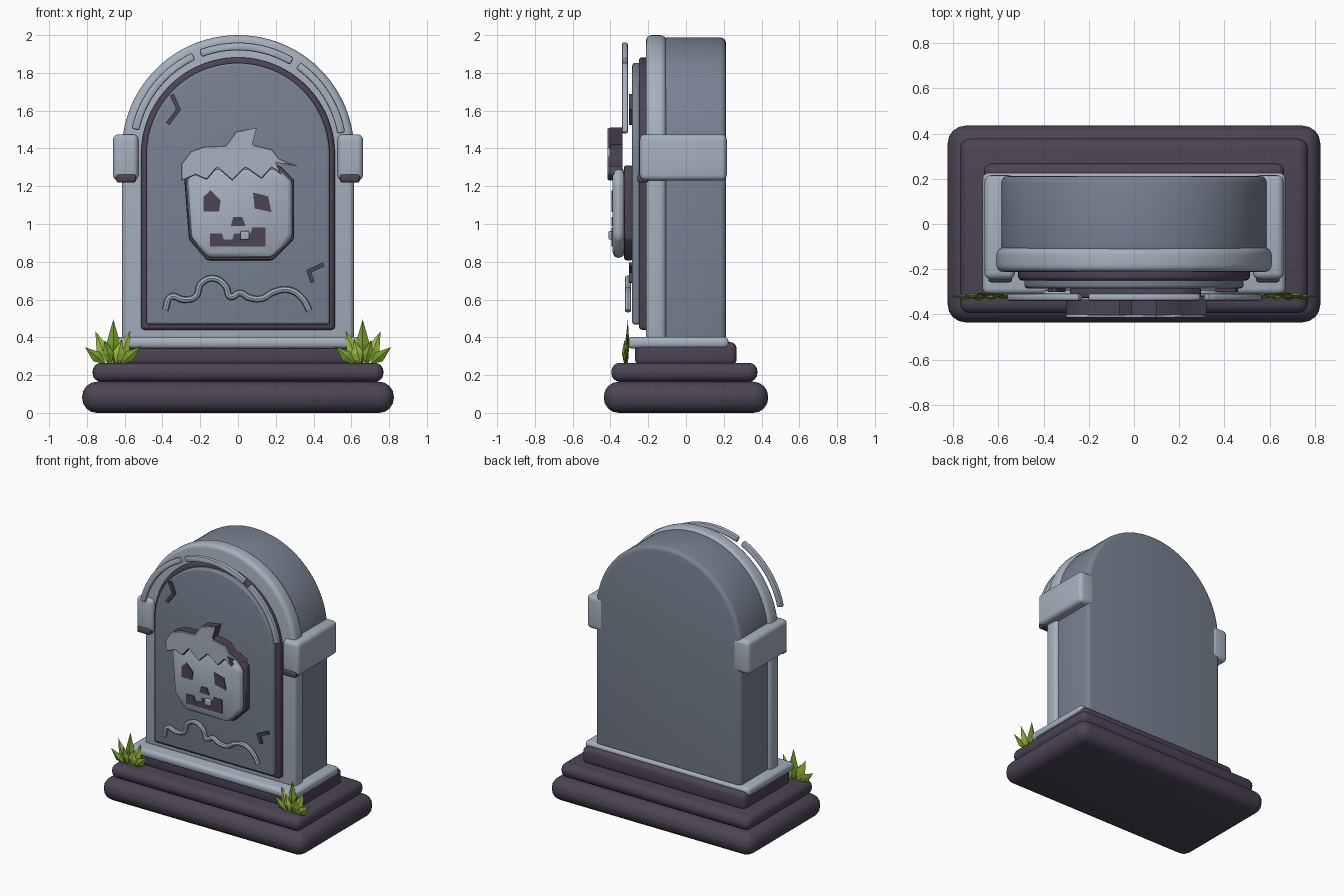
import bpy, bmesh
from math import sin, cos, pi, radians
from mathutils import Vector

cube = bpy.data.objects.get("Cube")
if cube:
    bpy.data.objects.remove(cube)


def material(name, rgb):
    m = bpy.data.materials.new(name)
    m.use_nodes = True
    m.diffuse_color = (*rgb, 1)
    m.node_tree.nodes["Principled BSDF"].inputs["Base Color"].default_value = (*rgb, 1)
    return m


DARK = material("dark_stone", (0.072, 0.058, 0.09))
GREY = material("grey_stone", (0.19, 0.225, 0.29))
LIGHT = material("light_stone", (0.38, 0.44, 0.52))
LEAF = material("leaf_green", (0.34, 0.50, 0.055))
LEAF_DEEP = material("deep_leaf_green", (0.17, 0.32, 0.025))


def finish(obj, mat):
    """Bake modifiers or curves to a mesh and shade it."""
    obj.data.materials.append(mat)
    bpy.ops.object.select_all(action='DESELECT')
    obj.select_set(True)
    bpy.context.view_layer.objects.active = obj
    bpy.ops.object.convert(target='MESH')
    bpy.ops.object.shade_smooth_by_angle(angle=radians(40))
    return obj


def link(name, data):
    obj = bpy.data.objects.new(name, data)
    bpy.context.scene.collection.objects.link(obj)
    return obj


def prism(name, outline, front, back, mat, bevel=0.0, segments=4):
    """Extrude an (x, z) outline from front to back along y."""
    bm = bmesh.new()
    face = bm.faces.new([bm.verts.new((x, front, z)) for x, z in outline])
    ext = bmesh.ops.extrude_face_region(bm, geom=[face])
    moved = [g for g in ext["geom"] if isinstance(g, bmesh.types.BMVert)]
    bmesh.ops.translate(bm, verts=moved, vec=(0, back - front, 0))
    bmesh.ops.recalc_face_normals(bm, faces=bm.faces)
    mesh = bpy.data.meshes.new(name)
    bm.to_mesh(mesh)
    bm.free()
    obj = link(name, mesh)
    if bevel:
        mod = obj.modifiers.new("Bevel", 'BEVEL')
        mod.width, mod.segments = bevel, segments
        mod.limit_method, mod.angle_limit = 'ANGLE', radians(30)
    return finish(obj, mat)


def box(name, x0, x1, y0, y1, z0, z1, mat, bevel):
    return prism(name, [(x0, z0), (x1, z0), (x1, z1), (x0, z1)], y0, y1, mat, bevel)


def arch(half, bottom, top, steps=48):
    """Round-topped outline."""
    centre = top - half
    arc = [(half * cos(pi * i / steps), centre + half * sin(pi * i / steps))
           for i in range(steps + 1)]
    return [(-half, bottom), (half, bottom)] + arc


def stroke(points, width):
    """Outline of a mitred line of even width."""
    pts = [Vector(p) for p in points]
    left, right = [], []
    for i, p in enumerate(pts):
        a = (p - pts[i - 1]).normalized() if i else None
        b = (pts[i + 1] - p).normalized() if i < len(pts) - 1 else None
        a, b = a or b, b or a
        na, nb = Vector((-a.y, a.x)), Vector((-b.y, b.x))
        n = (na + nb).normalized()
        n *= width / 2 / max(n.dot(na), 0.4)
        left.append(p + n)
        right.append(p - n)
    return [tuple(p) for p in left + right[::-1]]


# Stepped plinth
box("bottom_step", -0.825, 0.825, -0.435, 0.435, 0, 0.165, DARK, 0.078)
box("middle_step", -0.77, 0.77, -0.395, 0.378, 0.165, 0.265, DARK, 0.045)
box("top_step", -0.665, 0.665, -0.27, 0.268, 0.25, 0.375, DARK, 0.035)
box("plinth_trim", -0.67, 0.67, -0.31, 0.226, 0.34, 0.402, LIGHT, 0.025)

# Headstone layers
prism("headstone_body", arch(0.592, 0.38, 1.987), -0.13, 0.212, GREY, 0.03)
prism("front_frame", arch(0.615, 0.38, 2.0), -0.212, -0.105, LIGHT, 0.03)
prism("panel_border", arch(0.513, 0.44, 1.882), -0.25, -0.19, DARK, 0.018)
prism("inner_panel", arch(0.485, 0.468, 1.852), -0.285, -0.22, GREY, 0.015)

# Raised strips following the arch
for name, a0, a1 in (("left_arch_strip", 10, 55), ("top_arch_strip", 59, 111),
                     ("right_arch_strip", 115, 168)):
    angles = [radians(a0 + (a1 - a0) * i / 16) for i in range(17)]
    path = [(0.555 * cos(a), 1.385 + 0.555 * sin(a)) for a in angles]
    prism(name, stroke(path, 0.042), -0.34, -0.308, LIGHT, 0.01, 2)

# Side clasps with their dark feet
for side, s in (("left", 1), ("right", -1)):
    x0, x1 = sorted((0.527 * s, 0.662 * s))
    box(side + "_clasp", x0, x1, -0.245, 0.216, 1.23, 1.475, LIGHT, 0.03)
    x0, x1 = sorted((0.54 * s, 0.645 * s))
    box(side + "_clasp_foot", x0, x1, -0.258, -0.2, 1.22, 1.262, DARK, 0.012)

# Carved pumpkin face
head = [(-0.285, 1.25), (-0.26, 0.92), (-0.165, 0.808), (0.185, 0.808),
        (0.297, 0.92), (0.297, 1.235), (0.22, 1.31), (-0.2, 1.31)]
inner = [(0.005 + (x - 0.005) * 0.97, 1.06 + (z - 1.06) * 0.95) for x, z in head]
prism("pumpkin_backing", head, -0.328, -0.28, DARK, 0.012, 2)
prism("pumpkin_head", inner, -0.388, -0.325, LIGHT, 0.028, 2)

cap = [(-0.302, 1.315), (-0.25, 1.385), (-0.18, 1.41), (-0.065, 1.415),
       (-0.01, 1.49), (0.10, 1.51), (0.075, 1.42), (0.18, 1.395),
       (0.22, 1.345), (0.32, 1.305), (0.20, 1.325), (0.23, 1.26),
       (0.18, 1.30), (0.125, 1.24), (0.04, 1.30), (-0.03, 1.23),
       (-0.11, 1.30), (-0.165, 1.235), (-0.225, 1.26), (-0.298, 1.23)]
prism("pumpkin_cap", cap, -0.402, -0.335, DARK)
prism("pumpkin_cap_front", cap, -0.415, -0.402, LIGHT, 0.004, 1)

features = {
    "right_eye": [(-0.182, 1.145), (-0.145, 1.178), (-0.092, 1.125),
                  (-0.10, 1.065), (-0.182, 1.065)],
    "left_eye": [(0.08, 1.167), (0.16, 1.146), (0.177, 1.063), (0.088, 1.082)],
    "nose": [(-0.025, 1.036), (0.023, 1.036), (0.04, 0.99), (-0.038, 0.99)],
    "mouth": [(-0.147, 0.882), (0.145, 0.882), (0.145, 0.982), (0.075, 0.982),
              (0.068, 0.95), (-0.02, 0.95), (-0.03, 0.918), (-0.075, 0.918),
              (-0.085, 0.95), (-0.147, 0.95)],
}
for name, outline in features.items():
    prism(name, outline, -0.395, -0.386, DARK)
box("tooth", 0.012, 0.06, -0.41, -0.388, 0.917, 0.962, LIGHT, 0.006)

# Cracks in the panel
for name, path in (("upper_crack", [(-0.35, 1.685), (-0.315, 1.607), (-0.372, 1.53)]),
                   ("lower_crack", [(0.455, 0.787), (0.375, 0.75), (0.395, 0.69)])):
    prism(name, stroke(path, 0.022), -0.302, -0.28, DARK)

# Wavy moulding under the face
wave = [(-0.385, 0.545), (-0.355, 0.615), (-0.29, 0.6), (-0.225, 0.615),
        (-0.195, 0.685), (-0.13, 0.712), (-0.065, 0.67), (-0.04, 0.615),
        (0.01, 0.635), (0.06, 0.61), (0.125, 0.605), (0.19, 0.64),
        (0.275, 0.65), (0.345, 0.6), (0.378, 0.54)]
curve = bpy.data.curves.new("wavy_moulding", 'CURVE')
curve.dimensions = '3D'
curve.bevel_depth, curve.bevel_resolution, curve.use_fill_caps = 0.017, 2, True
spline = curve.splines.new('BEZIER')
spline.resolution_u = 6
spline.bezier_points.add(len(wave) - 1)
for p, (x, z) in zip(spline.bezier_points, wave):
    p.co = (x, -0.307, z)
    p.handle_left_type = p.handle_right_type = 'AUTO'
finish(link("wavy_moulding", curve), LIGHT)


# Grass tufts: fans of ridged, pointed blades
def blade(name, base, tip, width, y, mat):
    base, tip = Vector(base), Vector(tip)
    along = tip - base
    side = Vector((-along.y, along.x)).normalized() * width / 2
    mid = base + along * 0.45
    bm = bmesh.new()
    rim = [bm.verts.new((p.x, y, p.y)) for p in (base, mid + side, tip, mid - side)]
    for offset in (-0.014, 0.008):
        ridge = bm.verts.new((mid.x, y + offset, mid.y))
        for i in range(4):
            bm.faces.new((rim[i], rim[(i + 1) % 4], ridge))
    bmesh.ops.recalc_face_normals(bm, faces=bm.faces)
    mesh = bpy.data.meshes.new(name)
    bm.to_mesh(mesh)
    bm.free()
    mesh.materials.append(mat)
    link(name, mesh)


blades = [(0.0, 0.495, 0.075, LEAF_DEEP), (-0.09, 0.435, 0.07, LEAF),
          (0.095, 0.432, 0.07, LEAF), (-0.145, 0.352, 0.06, LEAF_DEEP),
          (0.15, 0.348, 0.06, LEAF_DEEP), (-0.045, 0.39, 0.06, LEAF),
          (0.045, 0.385, 0.06, LEAF_DEEP)]
for side, s in (("left", 1), ("right", -1)):
    for i, (dx, top, width, mat) in enumerate(blades):
        blade(f"{side}_grass_blade_{i + 1}", (s * (0.66 + dx * 0.25), 0.255),
              (s * (0.66 + dx), top), width, -0.308 - 0.003 * i, mat)
